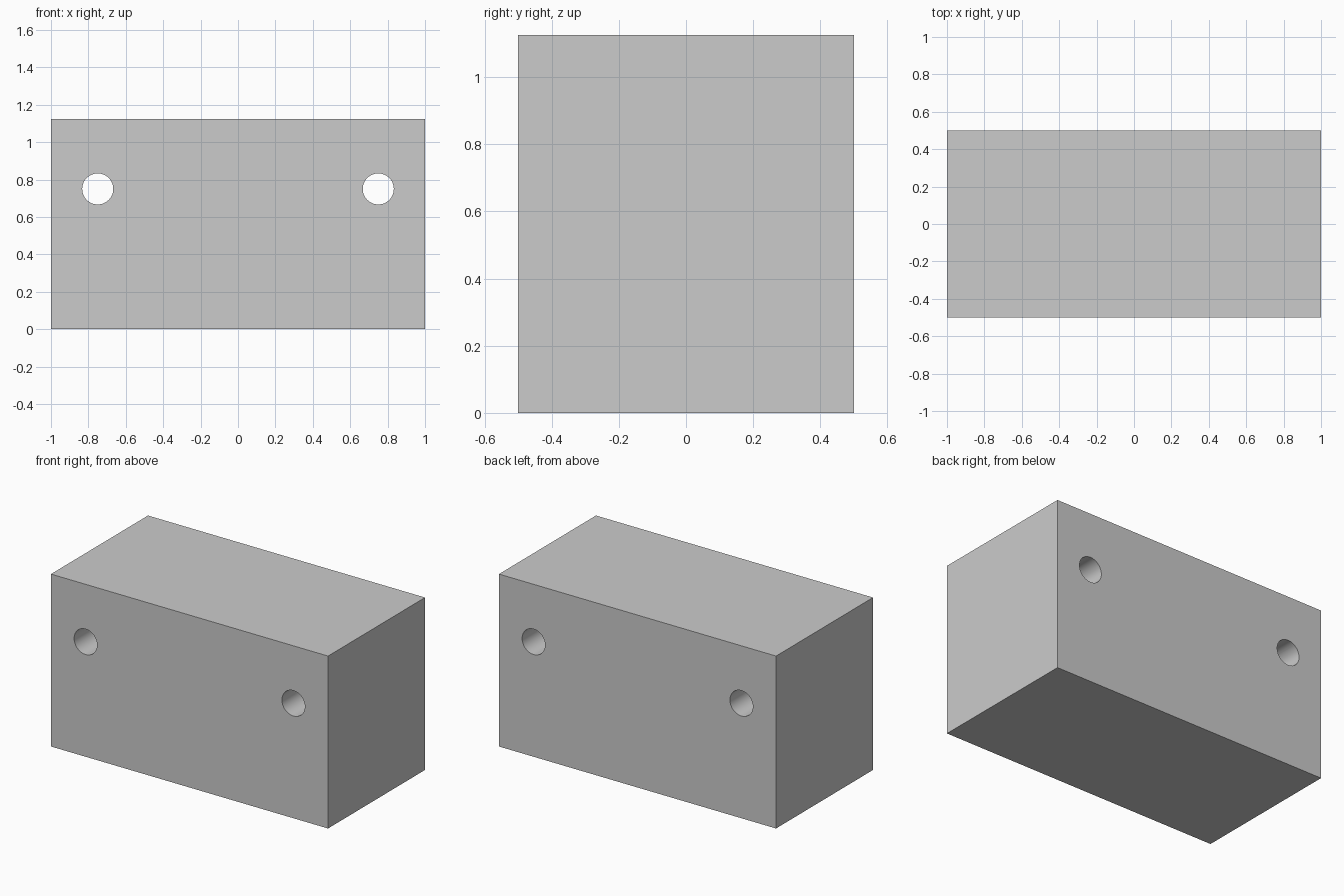
import bpy
import math

if "Cube" in bpy.data.objects:
    bpy.data.objects.remove(bpy.data.objects["Cube"])

WIDTH, DEPTH, HEIGHT = 2.0, 1.0, 1.125
HOLE_X, HOLE_Z, HOLE_R = 0.75, 0.75, 0.083

# Solid block
bpy.ops.mesh.primitive_cube_add(size=1, location=(0, 0, HEIGHT / 2))
block = bpy.context.object
block.name = "drilled_block"
block.scale = (WIDTH, DEPTH, HEIGHT)
bpy.ops.object.transform_apply(location=True, rotation=False, scale=True)


# Round hole drilled from front to back
def drill(x):
    bpy.ops.mesh.primitive_cylinder_add(
        vertices=48, radius=HOLE_R, depth=DEPTH * 1.5,
        location=(x, 0, HOLE_Z), rotation=(math.pi / 2, 0, 0))
    cutter = bpy.context.object
    cutter.name = "hole_cutter"
    cutter.hide_render = True
    mod = block.modifiers.new("hole", 'BOOLEAN')
    mod.operation = 'DIFFERENCE'
    mod.solver = 'EXACT'
    mod.object = cutter
    bpy.ops.object.select_all(action='DESELECT')
    block.select_set(True)
    bpy.context.view_layer.objects.active = block
    bpy.ops.object.modifier_apply(modifier=mod.name)
    bpy.data.objects.remove(cutter, do_unlink=True)


for side in (-1, 1):
    drill(side * HOLE_X)

# Smooth hole walls, sharp block edges
bpy.ops.object.shade_smooth_by_angle(angle=math.radians(30))
